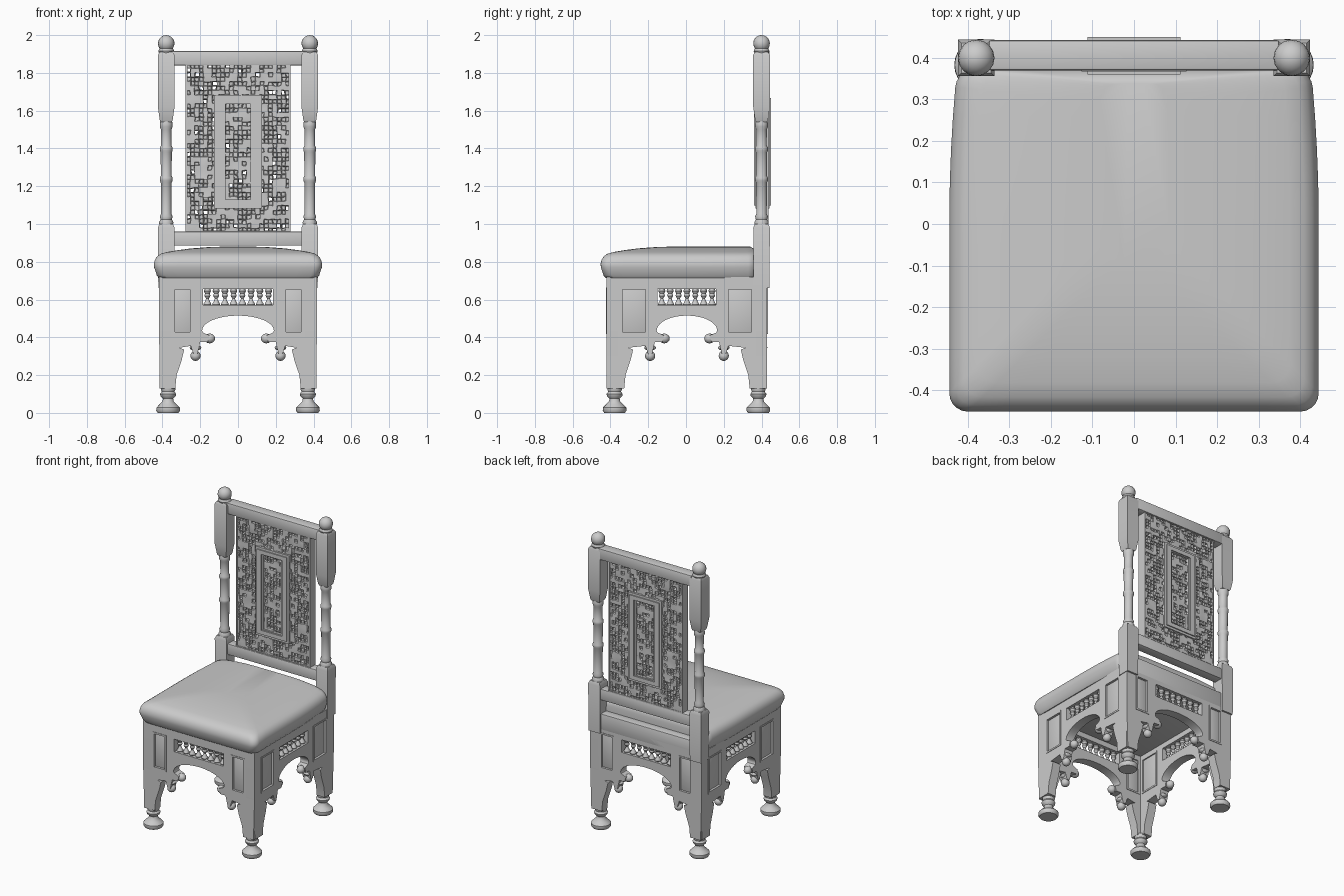
import bpy, bmesh, math, random
from mathutils import Matrix, Vector

random.seed(4)
if "Cube" in bpy.data.objects:
    bpy.data.objects.remove(bpy.data.objects["Cube"])

mat = bpy.data.materials.new("plain_grey")
mat.use_nodes = True
GREY = (0.6, 0.6, 0.6, 1)
mat.diffuse_color = GREY
mat.node_tree.nodes["Principled BSDF"].inputs["Base Color"].default_value = GREY
parts = []


def add(name, mesh, matrix=Matrix()):
    mesh.materials.clear()
    mesh.materials.append(mat)
    ob = bpy.data.objects.new(name, mesh)
    ob.matrix_world = matrix
    bpy.context.scene.collection.objects.link(ob)
    parts.append(ob)
    return ob


def from_bm(name, bm, matrix=Matrix(), fix=True):
    if fix:
        bmesh.ops.recalc_face_normals(bm, faces=bm.faces)
    mesh = bpy.data.meshes.new(name)
    bm.to_mesh(mesh)
    bm.free()
    return add(name, mesh, matrix)


def box(name, lo, hi, matrix=Matrix(), bevel=0.006):
    bm = bmesh.new()
    lo, hi = Vector(lo), Vector(hi)
    size = Matrix.Diagonal((*(hi - lo), 1))
    bmesh.ops.create_cube(bm, size=1, matrix=Matrix.Translation((lo + hi) / 2) @ size)
    if bevel:
        bmesh.ops.bevel(bm, geom=bm.edges[:], offset=bevel, segments=2, affect='EDGES', profile=0.5)
    return from_bm(name, bm, matrix)


def lathe(name, pts, matrix=Matrix(), n=20):
    """Turn (radius, height) points about z; n=4 gives a square block of that half width."""
    bm = bmesh.new()
    k = math.sqrt(0.5) if n > 4 else 1
    scale = 1 / math.sqrt(2) / k if n > 4 else 1
    pts = [(0, pts[0][1])] + list(pts) + [(0, pts[-1][1])]
    vs = [bm.verts.new((r * scale, r * scale if n == 4 else 0, z)) for r, z in pts]
    es = [bm.edges.new(p) for p in zip(vs, vs[1:])]
    bmesh.ops.spin(bm, geom=vs + es, cent=(0, 0, 0), axis=(0, 0, 1), angle=math.tau, steps=n)
    bmesh.ops.remove_doubles(bm, verts=bm.verts, dist=1e-5)
    return from_bm(name, bm, matrix)


def ball(name, at, r, matrix=Matrix(), stretch=(1, 1, 1)):
    bm = bmesh.new()
    bmesh.ops.create_uvsphere(bm, u_segments=16, v_segments=10, radius=r)
    return from_bm(name, bm, matrix @ Matrix.Translation(at) @ Matrix.Diagonal((*stretch, 1)))


def rect(x0, x1, z0, z1):
    return [(x0, z0), (x1, z0), (x1, z1), (x0, z1)]


def board(name, loops, half, matrix):
    """Upright board from an outline and its holes, given as (x, z) loops."""
    cu = bpy.data.curves.new(name, 'CURVE')
    cu.dimensions, cu.fill_mode = '2D', 'BOTH'
    cu.extrude = half
    for loop in loops:
        sp = cu.splines.new('POLY')
        sp.points.add(len(loop) - 1)
        for p, (x, z) in zip(sp.points, loop):
            p.co = (x, z, 0, 1)
        sp.use_cyclic_u = True
    tmp = bpy.data.objects.new(name + "_curve", cu)
    bpy.context.scene.collection.objects.link(tmp)
    bpy.context.view_layer.update()
    mesh = bpy.data.meshes.new_from_object(tmp.evaluated_get(bpy.context.evaluated_depsgraph_get()))
    bpy.data.objects.remove(tmp)
    return add(name, mesh, matrix @ Matrix.Rotation(math.pi / 2, 4, 'X'))


# Four arched apron boards with legs, carved panels, spindles and pendants
SPINDLE = [(.014, .56), (.021, .575), (.012, .592), (.007, .605), (.016, .62), (.012, .632), (.019, .645), (.014, .66)]
for k, side in enumerate(("front", "left", "back", "right")):
    flank = k % 2
    reach, wide = (.415, .425) if flank else (.425, .418)
    s = .03 if flank else 0
    M = Matrix.Translation((0, .005, 0)) @ Matrix.Rotation(k * math.pi / 2, 4, 'Z') @ Matrix.Translation((0, -reach + .03, 0))
    half = [(wide, .72), (wide, .4), (wide - .008, .13), (.332, .13), (.325, .2), (.298, .28),
            (.285, .335), (.31, .345), (.25 - s, .355), (.235 - s, .31), (.215 - s, .31), (.2 - s, .375),
            (.16 - s, .375), (.15 - s, .41), (.185 - s, .425)]
    arch = [((.19 - s) * math.cos(a * math.pi / 20), .435 + .08 * math.sin(a * math.pi / 20)) for a in range(10)]
    half += arch
    outline = half + [(0, .515)] + [(-x, z) for x, z in reversed(half)]
    a, b = (.215, .345) if flank else (.25, .337)
    w = .185 - s
    board(side + "_apron", [outline, rect(-w, w, .57, .655), rect(a, b, .425, .657), rect(-b, -a, .425, .657)], .03, M)
    for sx in (-1, 1):
        x0, x1 = sorted((sx * a, sx * b))
        box(side + "_panel", (x0 - .01, -.018, .415), (x1 + .01, .025, .667), M)
        board(side + "_panel_trim", [rect(x0 - .007, x1 + .007, .418, .664), rect(x0 + .004, x1 - .004, .429, .653)], .033, M)
        ball(side + "_pendant", (sx * (.225 - s), 0, .302), .027, M)
        ball(side + "_pendant_collar", (sx * (.225 - s), 0, .345), .031, M, (1, 1, .5))
        ball(side + "_bracket_knob", (sx * (.15 - s), 0, .394), .026, M, (1.1, 1, 1))
    count = 8 - flank
    for i in range(count):
        x = -w + 2 * w * (i + .5) / count
        lathe(side + "_spindle", SPINDLE, M @ Matrix.Translation((x, 0, 0)), 10)

# Turned feet
FOOT = [(.055, 0), (.063, .012), (.062, .028), (.045, .045), (.03, .06), (.027, .075), (.04, .088),
        (.043, .1), (.034, .112), (.038, .122), (.038, .14)]
for x in (-.37, .37):
    for y in (-.378, .383):
        lathe("foot", FOOT, Matrix.Translation((x, y, 0)), 24)

# Seat base, back seat rail and cushion
box("seat_base", (-.4, -.4, .69), (.4, .41, .735))
box("back_seat_rail", (-.36, .36, .68), (.36, .43, .79))


def cushion_ring(bm, z, inset):
    hx, y0, y1, r = .445 - inset, -.452 + inset, .375 - inset * .1, .045
    ring = []
    for cx, cy, start in ((hx - r, y1 - r, 0), (-hx + r, y1 - r, 90), (-hx + r, y0 + r, 180), (hx - r, y0 + r, 270)):
        for i in range(6):
            t = math.radians(start + 18 * i)
            ring.append(Vector((cx + r * math.cos(t), cy + r * math.sin(t), z)))
    dense = []
    for p, q in zip(ring, ring[1:] + ring[:1]):
        steps = 10 if (p - q).length > .05 else 1
        dense += [p.lerp(q, i / steps) for i in range(steps)]
    for p in dense:
        p.x *= 1 - .3 * max(0, p.y) ** 2
    return [bm.verts.new(p) for p in dense]


bm = bmesh.new()
SECTION = [(.712, .045), (.715, .025), (.728, .015), (.75, .008), (.77, .001), (.79, 0), (.81, .005), (.828, .016),
           (.842, .035), (.852, .07), (.862, .13), (.871, .2), (.877, .28), (.88, .36)]
rings = [cushion_ring(bm, z, i) for z, i in SECTION]
for r0, r1 in zip(rings, rings[1:]):
    for i in range(len(r0)):
        j = (i + 1) % len(r0)
        bm.faces.new((r0[i], r0[j], r1[j], r1[i]))
bm.faces.new(rings[0][::-1])
bm.faces.new(rings[-1])
from_bm("seat_cushion", bm)

# Back posts: square block, turned shaft, upper block and ball finial
SHAFT = [(.036, .99), (.038, 1.01), (.03, 1.025), (.034, 1.04), (.027, 1.055), (.029, 1.22), (.034, 1.23), (.034, 1.245),
         (.028, 1.255), (.03, 1.38), (.034, 1.39), (.034, 1.405), (.027, 1.415), (.028, 1.5), (.034, 1.515), (.034, 1.53), (.03, 1.55)]
for x in (-.38, .38):
    P = Matrix.Translation((x, .4, 0))
    lathe("post_lower_block", [(.042, .66), (.044, .98), (.036, 1.0)], P, 4)
    lathe("post_shaft", SHAFT, P)
    lathe("post_upper_block", [(.029, 1.54), (.034, 1.55), (.044, 1.62), (.044, 1.895), (.036, 1.91)], P, 4)
    lathe("finial_neck", [(.036, 1.9), (.042, 1.915), (.036, 1.93)], P)
    ball("finial", (0, 0, 1.956), .044, P)

# Cross rails of the back
box("top_rail", (-.35, .37, 1.84), (.35, .443, 1.915))
box("bottom_rail", (-.35, .37, .885), (.35, .435, .96))

# Pierced fretwork panel: recessed cells, some cut through, mirrored to the rear
MID = Matrix.Translation((0, .405, 1.402))
bm = bmesh.new()
bmesh.ops.create_grid(bm, x_segments=24, y_segments=38, size=1,
                      matrix=Matrix.Rotation(math.pi / 2, 4, 'X') @ Matrix.Diagonal((.275, .446, 1, 1)))
for v in bm.verts:
    v.co.y = -.028
    if abs(v.co.x) < .27 and abs(v.co.z) < .44:
        v.co += Vector((random.uniform(-.003, .003), random.uniform(-.003, .003), random.uniform(-.003, .003)))
bm.normal_update()
shallow = [f for f in bm.faces if random.random() < .5]
through = [f for f in shallow if random.random() < .13]
shallow = [f for f in shallow if f not in through]
bmesh.ops.inset_individual(bm, faces=shallow, thickness=.004, depth=-.01)
bmesh.ops.inset_individual(bm, faces=through, thickness=.005, depth=-.028)
bmesh.ops.delete(bm, geom=through, context='FACES_ONLY')
fret = from_bm("fretwork_panel", bm, MID, fix=False)
mirror = fret.modifiers.new("rear", 'MIRROR')
mirror.use_axis = (False, True, False)
mirror.use_clip = False
board("fretwork_border", [rect(-.278, .278, -.446, .446), rect(-.268, .268, -.436, .436)], .031, MID)

# Stepped moulding in the middle of the panel, on both sides
CENTRE = MID @ Matrix.Translation((0, 0, -.02))
for name, x, z, t, depth in (("moulding_base", .127, .3, .06, .038), ("moulding_ridge", .112, .285, .034, .045)):
    board(name, [rect(-x, x, -z, z), rect(t - x, x - t, t * .8 - z, z - t * .8)], depth, CENTRE)

# Smooth shading with crisp edges
bpy.context.view_layer.update()
bpy.ops.object.select_all(action='DESELECT')
for ob in parts:
    ob.select_set(True)
bpy.context.view_layer.objects.active = parts[0]
bpy.ops.object.shade_smooth_by_angle(angle=math.radians(40))
